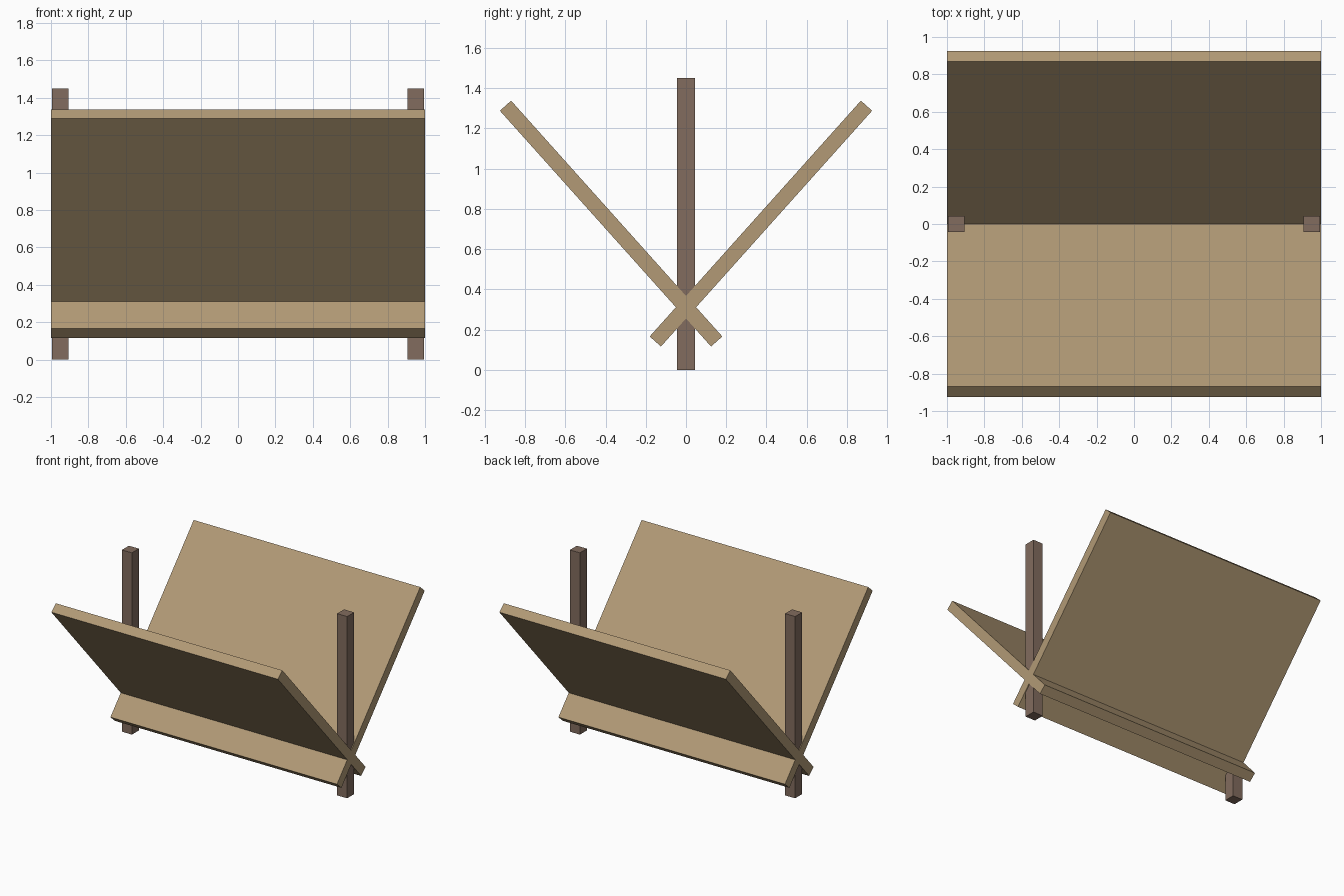
import bpy
from math import radians

cube = bpy.data.objects.get("Cube")
if cube:
    bpy.data.objects.remove(cube, do_unlink=True)


def make_material(name, rgb):
    mat = bpy.data.materials.new(name)
    mat.use_nodes = True
    mat.diffuse_color = (*rgb, 1)
    bsdf = next(n for n in mat.node_tree.nodes if n.type == 'BSDF_PRINCIPLED')
    bsdf.inputs["Base Color"].default_value = (*rgb, 1)
    return mat


def box(name, size, centre, mat, tilt=0):
    bpy.ops.mesh.primitive_cube_add(size=1)
    obj = bpy.context.object
    obj.name = name
    obj.scale = size
    bpy.ops.object.transform_apply(location=False, rotation=False, scale=True)
    obj.location = centre
    obj.rotation_euler.x = tilt
    obj.data.materials.append(mat)
    return obj


tan_wood = make_material("tan wood", (0.445, 0.323, 0.181))
brown_wood = make_material("brown wood", (0.223, 0.150, 0.112))

# Two crossed boards forming an open V trough
for name, side in (("back_board", 1), ("front_board", -1)):
    box(name, (2, 1.574, 0.075), (0, side * 0.3725, 0.727), tan_wood,
        side * radians(48.15))

# Upright posts at the two ends, running through the crossing
for name, side in (("left_post", 1), ("right_post", -1)):
    box(name, (0.088, 0.088, 1.45), (side * 0.95, 0, 0.725), brown_wood)
